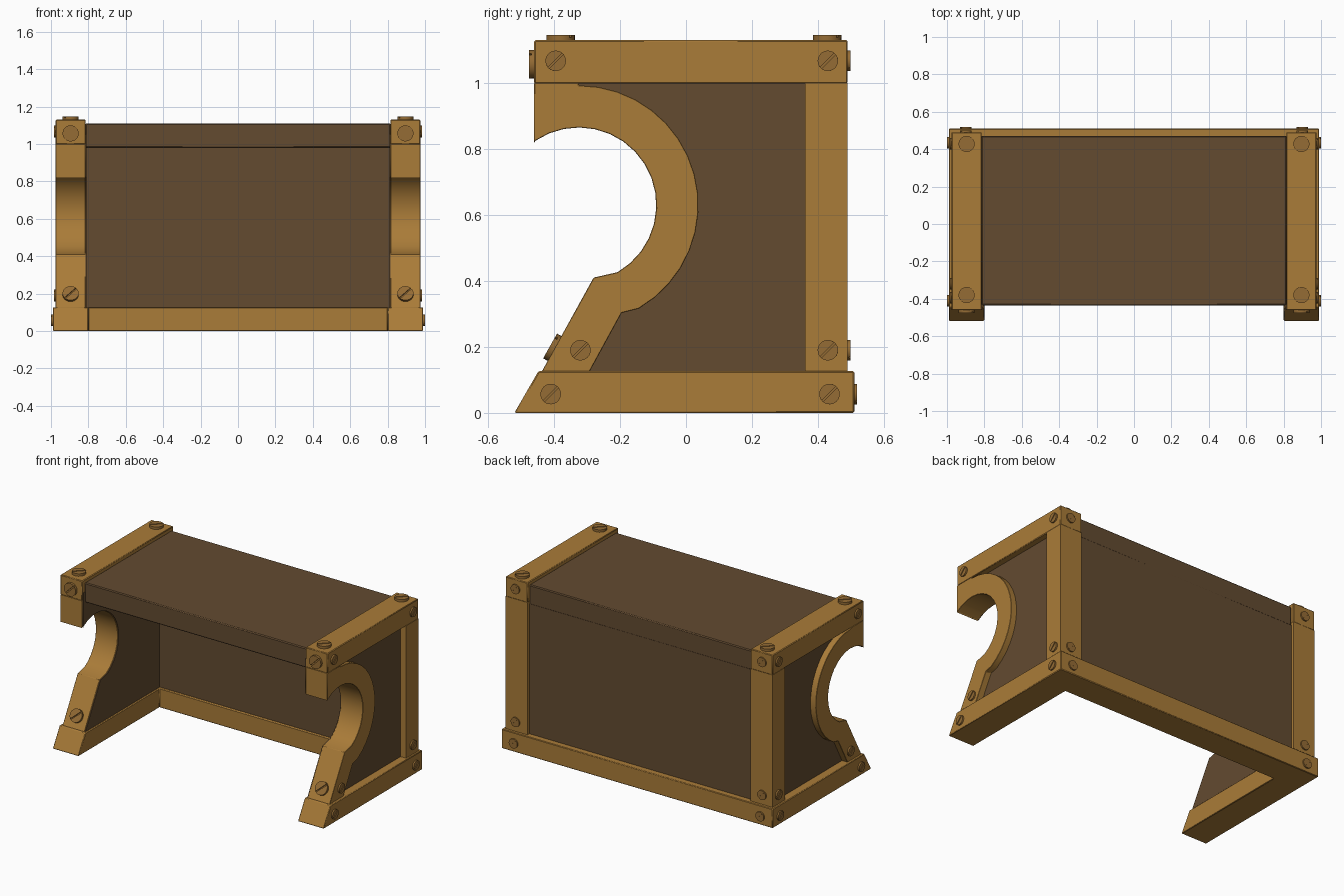
import bpy, bmesh
from math import sin, cos, pi, radians, asin
from mathutils import Vector, Matrix

if "Cube" in bpy.data.objects:
    bpy.data.objects.remove(bpy.data.objects["Cube"])


def material(name, rgb):
    m = bpy.data.materials.new(name)
    m.diffuse_color = (*rgb, 1)
    m.use_nodes = True
    m.node_tree.nodes["Principled BSDF"].inputs["Base Color"].default_value = m.diffuse_color
    return m


WOOD = material("light_wood", (0.40, 0.20, 0.04))
DARK = material("dark_wood", (0.125, 0.07, 0.03))
SCREW = material("screw_brass", (0.30, 0.15, 0.035))


def add_prism(bm, pts, to3d, lo, hi):
    a = [bm.verts.new(to3d(p, lo)) for p in pts]
    b = [bm.verts.new(to3d(p, hi)) for p in pts]
    n = len(pts)
    bm.faces.new(a)
    bm.faces.new(b[::-1])
    for i in range(n):
        bm.faces.new((a[i], a[(i + 1) % n], b[(i + 1) % n], b[i]))


def finish(name, bm, mat, bevel=0.0):
    bmesh.ops.recalc_face_normals(bm, faces=bm.faces)
    me = bpy.data.meshes.new(name)
    bm.to_mesh(me)
    bm.free()
    me.materials.append(mat)
    ob = bpy.data.objects.new(name, me)
    bpy.context.collection.objects.link(ob)
    bpy.ops.object.select_all(action='DESELECT')
    ob.select_set(True)
    bpy.context.view_layer.objects.active = ob
    bpy.ops.object.shade_smooth_by_angle(angle=radians(25))
    if bevel:
        mod = ob.modifiers.new("edge", 'BEVEL')
        mod.width, mod.segments = bevel, 1
        mod.limit_method, mod.angle_limit = 'ANGLE', radians(40)
    return ob


def side_part(name, pts, lo, hi, mat, s, bevel=0.004):
    """Extrude a (y, z) profile along x on side s."""
    bm = bmesh.new()
    add_prism(bm, pts, lambda p, x: (s * x, p[0], p[1]), lo, hi)
    return finish(name, bm, mat, bevel)


def box_pts(y0, y1, z0, z1):
    return [(y0, z0), (y1, z0), (y1, z1), (y0, z1)]


def arc(r, a0, a1, n=16):
    return [(-0.325 + r * cos(radians(a0 + (a1 - a0) * i / n)),
             0.63 + r * sin(radians(a0 + (a1 - a0) * i / n))) for i in range(n + 1)]


def screw(name, pos, normal, r, h):
    """Round slotted screw head: disc with two half caps either side of the slot."""
    bm = bmesh.new()
    up = lambda p, z: (p[0], p[1], z)
    ring = [(r * cos(2 * pi * i / 24), r * sin(2 * pi * i / 24)) for i in range(24)]
    add_prism(bm, ring, up, -0.01, h * 0.5)
    a = asin(0.09)
    for turn in (0, pi):
        ang = [a + (pi - 2 * a) * i / 12 + turn + pi / 4 for i in range(13)]
        low = [(r * cos(t), r * sin(t)) for t in ang]
        add_prism(bm, low, up, h * 0.5, h)
    rot = Vector(normal).to_track_quat('Z', 'Y').to_matrix().to_4x4()
    bm.transform(Matrix.Translation(pos) @ rot)
    finish(name, bm, SCREW)


# U-shaped base frame with slanted front feet
bm = bmesh.new()
u = [(-0.99, -0.52), (-0.80, -0.52), (-0.80, 0.325), (0.80, 0.325),
     (0.80, -0.52), (0.99, -0.52), (0.99, 0.51), (-0.99, 0.51)]
add_prism(bm, u, lambda p, z: (p[0], p[1], z), 0, 0.127)
for v in bm.verts:
    if v.co.z > 0.1 and v.co.y < -0.5:
        v.co.y = -0.447
finish("base_frame", bm, WOOD, 0.004)

# Profiles of the hooked front brace and the side panel behind it
brace = ([(-0.46, 1.0), (-0.46, 0.818)] + arc(0.235, 124, -60)
         + [(-0.28, 0.41), (-0.44, 0.12), (-0.295, 0.12), (-0.195, 0.303)]
         + arc(0.363, -60, 90) + [(-0.325, 1.0)])
panel = ([(-0.456, 1.05), (-0.456, 0.825)] + arc(0.238, 123, -60)
         + [(-0.277, 0.409), (-0.438, 0.12), (-0.43, 0.1), (0.42, 0.1), (0.42, 1.05)])

for s, side in ((1, "right"), (-1, "left")):
    # Framed side
    side_part(side + "_front_brace", brace, 0.815, 0.975, WOOD, s)
    side_part(side + "_top_rail", box_pts(-0.46, 0.49, 0.998, 1.13), 0.815, 0.975, WOOD, s)
    side_part(side + "_back_post", box_pts(0.36, 0.49, 0.12, 1.0), 0.815, 0.975, WOOD, s, 0)
    side_part(side + "_side_panel", panel, 0.810, 0.935, DARK, s, 0)

    # Small screws on the outer side faces
    for i, (y, z, x) in enumerate([(-0.395, 1.067, 0.975), (0.43, 1.067, 0.975),
                                   (-0.32, 0.19, 0.975), (0.43, 0.19, 0.975),
                                   (-0.41, 0.057, 0.99), (0.435, 0.057, 0.99)]):
        screw(f"{side}_side_screw_{i}", (s * x, y, z), (s, 0, 0), 0.031, 0.01)
    # Small screws on the back
    for i, (z, y) in enumerate([(1.067, 0.49), (0.19, 0.49), (0.057, 0.51)]):
        screw(f"{side}_back_screw_{i}", (s * 0.9, y, z), (0, 1, 0), 0.031, 0.009)
    # Large screws on top, front and sloping leg
    for i, y in enumerate((-0.38, 0.428)):
        screw(f"{side}_top_screw_{i}", (s * 0.895, y, 1.13), (0, 0, 1), 0.043, 0.016)
    screw(f"{side}_front_screw", (s * 0.895, -0.46, 1.057), (0, -1, 0), 0.043, 0.016)
    screw(f"{side}_leg_screw", (s * 0.895, -0.398, 0.195), (0, -0.872, 0.489), 0.043, 0.016)

# Dark top and back panels
side_part("top_panel", box_pts(-0.435, 0.47, 0.98, 1.11), -0.816, 0.816, DARK, 1, 0.006)
side_part("back_panel", box_pts(0.34, 0.47, 0.1, 0.985), -0.816, 0.816, DARK, 1, 0)
